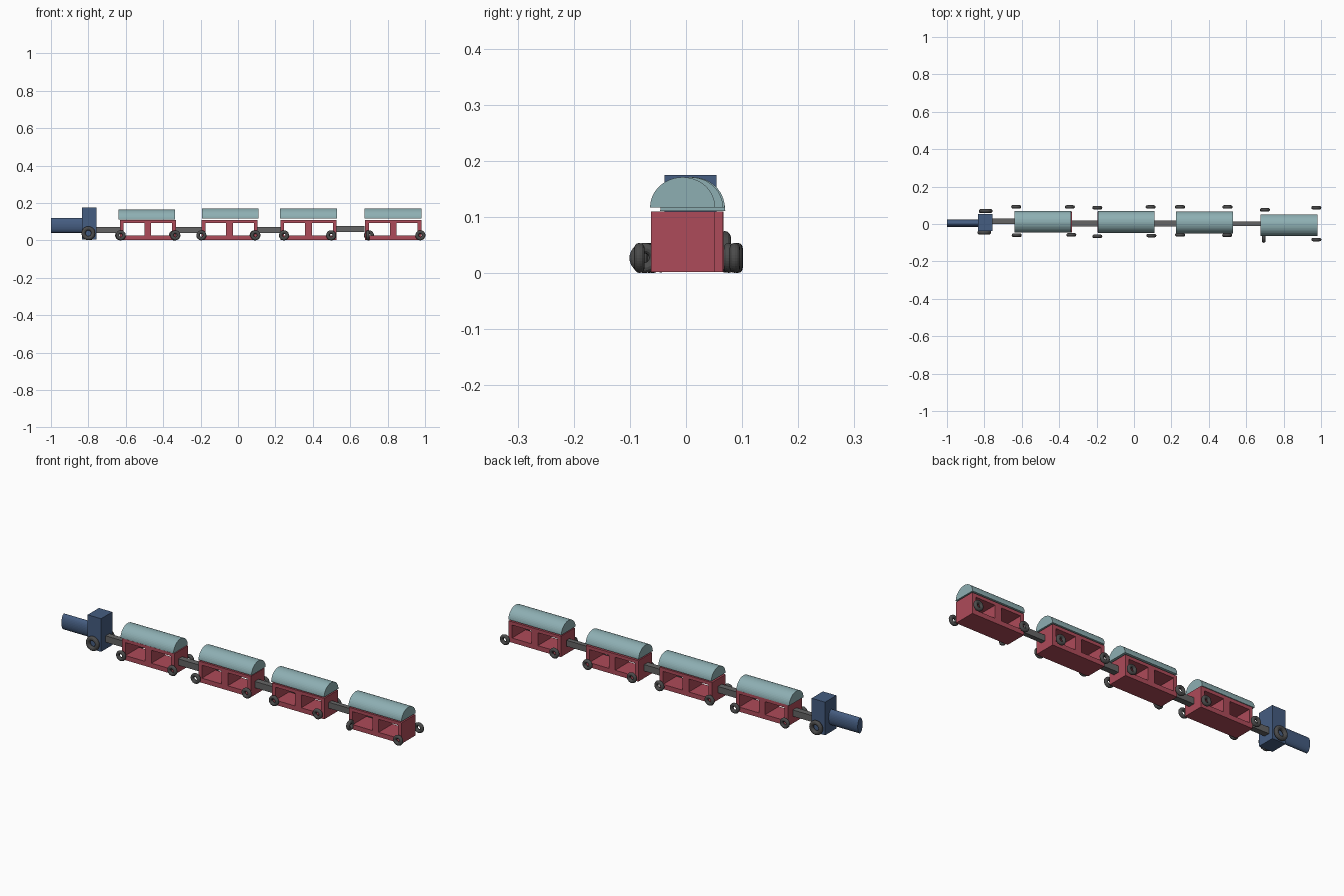
import bpy, bmesh
from math import pi, cos, sin
from mathutils import Vector

if "Cube" in bpy.data.objects:
    bpy.data.objects.remove(bpy.data.objects["Cube"])


def material(name, rgb):
    m = bpy.data.materials.new(name)
    m.diffuse_color = (*rgb, 1)
    m.use_nodes = True
    m.node_tree.nodes["Principled BSDF"].inputs["Base Color"].default_value = m.diffuse_color
    return m


RED = material("red", (0.42, 0.07, 0.10))
TEAL = material("teal", (0.27, 0.43, 0.45))
BLUE = material("blue", (0.06, 0.11, 0.22))
DARK = material("dark_grey", (0.07, 0.07, 0.07))
GREY = material("grey", (0.13, 0.13, 0.13))


def finish(name, bm, mat):
    bmesh.ops.recalc_face_normals(bm, faces=bm.faces)
    me = bpy.data.meshes.new(name)
    bm.to_mesh(me)
    bm.free()
    me.materials.append(mat)
    ob = bpy.data.objects.new(name, me)
    bpy.context.collection.objects.link(ob)
    return ob


def extrude(bm, vec):
    r = bmesh.ops.extrude_face_region(bm, geom=bm.faces[:])
    moved = [g for g in r["geom"] if isinstance(g, bmesh.types.BMVert)]
    bmesh.ops.translate(bm, verts=moved, vec=Vector(vec))


def box(name, x, y, z, mat):
    bm = bmesh.new()
    bm.faces.new([bm.verts.new((a, b, z[0])) for a, b in
                  ((x[0], y[0]), (x[1], y[0]), (x[1], y[1]), (x[0], y[1]))])
    extrude(bm, (0, 0, z[1] - z[0]))
    return finish(name, bm, mat)


def arc_prism(name, x, y, z, ry, rz, sweep, n, mat):
    """Elliptical profile in the yz plane, extruded along x."""
    bm = bmesh.new()
    count = n if sweep > 6 else n + 1
    bm.faces.new([bm.verts.new((x[0], y + ry * cos(sweep * i / n), z + rz * sin(sweep * i / n)))
                  for i in range(count)])
    extrude(bm, (x[1] - x[0], 0, 0))
    return finish(name, bm, mat)


def wheel(name, x, y, z, major, minor, turned=False):
    bpy.ops.mesh.primitive_torus_add(
        major_radius=major, minor_radius=minor, major_segments=32, minor_segments=12,
        location=(x, y, z), rotation=(0, pi / 2, 0) if turned else (pi / 2, 0, 0))
    ob = bpy.context.object
    ob.name = name
    ob.data.materials.append(DARK)


def wagon_body(name, cx, y):
    """Block with two window openings running right through it."""
    xs = [cx + d for d in (-0.15, -0.13, -0.018, 0.018, 0.13, 0.15)]
    zs = [0.002, 0.026, 0.093, 0.11]
    bm = bmesh.new()
    v = [[bm.verts.new((a, y[0], c)) for c in zs] for a in xs]
    for i in range(5):
        for j in range(3):
            if j == 1 and i in (1, 3):
                continue
            bm.faces.new((v[i][j], v[i + 1][j], v[i + 1][j + 1], v[i][j + 1]))
    extrude(bm, (0, y[1] - y[0], 0))
    finish(name, bm, RED)


# locomotive
arc_prism("boiler", (-1.0, -0.82), 0.005, 0.08, 0.02, 0.04, 2 * pi, 32, BLUE)
box("cab", (-0.834, -0.757), (-0.038, 0.054), (0.004, 0.175), BLUE)
wheel("cab_wheel_front", -0.80, -0.045, 0.038, 0.026, 0.011)
wheel("cab_wheel_back", -0.793, 0.069, 0.038, 0.026, 0.011)

# wagons: body centre, body y range, roof x start, roof y centre, roof base z
wagons = [
    (-0.482, (-0.045, 0.067), -0.64, 0.012, 0.111),
    (-0.045, (-0.045, 0.066), -0.193, 0.011, 0.117),
    (0.377, (-0.047, 0.066), 0.225, 0.008, 0.117),
    (0.830, (-0.062, 0.051), 0.677, -0.006, 0.117),
]
# wheel positions per wagon
wheels = [
    [(-0.63, 0.092), (-0.343, 0.091), (-0.627, -0.06), (-0.335, -0.058)],
    [(-0.196, 0.087), (0.089, 0.091), (-0.196, -0.066), (0.093, -0.062)],
    [(0.246, 0.091), (0.50, 0.091), (0.246, -0.058), (0.498, -0.06)],
    [(0.70, 0.076), (0.975, 0.087), (0.694, -0.074), (0.975, -0.083)],
]
for k, (cx, y, rx, ry, rz) in enumerate(wagons):
    wagon_body(f"wagon_body_{k + 1}", cx, y)
    arc_prism(f"wagon_roof_{k + 1}", (rx, rx + 0.303), ry, rz, 0.058, 0.054, pi, 24, TEAL)
    for i, (wx, wy) in enumerate(wheels[k]):
        wheel(f"wagon_wheel_{k + 1}_{i + 1}", wx, wy, 0.027, 0.0175, 0.0093,
              turned=(k == 3 and i == 2))

# couplers between vehicles
couplers = [((-0.765, -0.63), (0.0, 0.03), (0.039, 0.072)),
            ((-0.335, -0.193), (-0.014, 0.018), (0.039, 0.072)),
            ((0.103, 0.229), (-0.013, 0.018), (0.039, 0.072)),
            ((0.525, 0.675), (-0.011, 0.013), (0.045, 0.076))]
for k, (x, y, z) in enumerate(couplers):
    box(f"coupler_{k + 1}", x, y, z, GREY)
